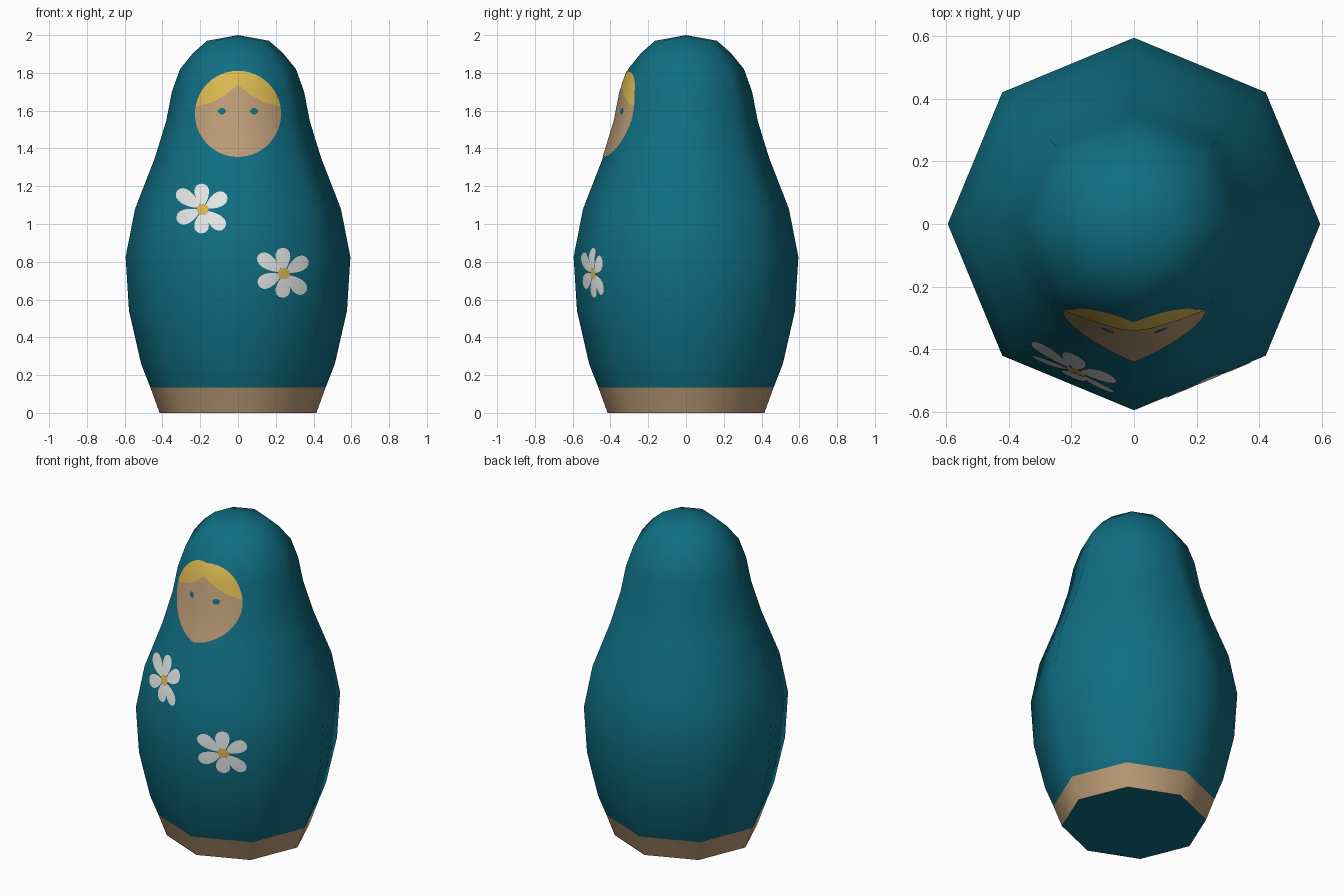
import bpy
import bmesh
from math import sin, cos, pi, radians
from mathutils import Vector

if "Cube" in bpy.data.objects:
    bpy.data.objects.remove(bpy.data.objects["Cube"], do_unlink=True)


def material(name, rgb):
    mat = bpy.data.materials.new(name)
    mat.use_nodes = True
    mat.diffuse_color = (*rgb, 1)
    mat.node_tree.nodes["Principled BSDF"].inputs["Base Color"].default_value = (*rgb, 1)
    return mat


TEAL = material("teal", (0.005, 0.155, 0.225))
TAN = material("tan", (0.50, 0.33, 0.18))
YELLOW = material("yellow", (0.70, 0.48, 0.08))
WHITE = material("white", (0.82, 0.84, 0.84))

# Lathe profile: (radius, height); the tip is added separately
SIDES = 8
BAND_TOP = 0.135
PROFILE = [(0.415, 0), (0.464, BAND_TOP), (0.513, 0.26), (0.577, 0.54), (0.595, 0.825),
           (0.545, 1.08), (0.44, 1.35), (0.38, 1.545), (0.35, 1.70), (0.307, 1.82),
           (0.238, 1.905), (0.164, 1.97)]


def new_object(name, bm, mats):
    mesh = bpy.data.meshes.new(name)
    bm.to_mesh(mesh)
    bm.free()
    for mat in mats:
        mesh.materials.append(mat)
    obj = bpy.data.objects.new(name, mesh)
    bpy.context.collection.objects.link(obj)
    return obj


# Body: eight-sided lathe with a tan band round the foot
bm = bmesh.new()
rings = [[bm.verts.new((r * cos(2 * pi * k / SIDES), r * sin(2 * pi * k / SIDES), z))
          for k in range(SIDES)] for r, z in PROFILE]
for low, high in zip(rings, rings[1:]):
    for k in range(SIDES):
        n = (k + 1) % SIDES
        bm.faces.new((low[k], low[n], high[n], high[k]))
tip = bm.verts.new((0, 0, 2))
for k in range(SIDES):
    bm.faces.new((rings[-1][k], rings[-1][(k + 1) % SIDES], tip))
base = bm.faces.new(rings[0][::-1])
for f in bm.faces:
    f.material_index = int(f is not base and f.calc_center_median().z < BAND_TOP)
base.material_index = 0
body = new_object("body", bm, [TEAL, TAN])
bpy.ops.object.select_all(action='DESELECT')
body.select_set(True)
bpy.context.view_layer.objects.active = body
bpy.ops.object.shade_smooth_by_angle(angle=radians(60))


def ring_slope(i):
    (r0, z0), (r1, z1) = PROFILE[max(i - 1, 0)], PROFILE[min(i + 1, len(PROFILE) - 1)]
    return (r0 - r1) / (z1 - z0)


def surface(x, z):
    """Depth and smooth normal of the body's front at (x, z)."""
    i = max(j for j in range(len(PROFILE) - 1) if PROFILE[j][1] <= z)
    (r0, z0), (r1, z1) = PROFILE[i], PROFILE[i + 1]
    t = (z - z0) / (z1 - z0)
    r = r0 + (r1 - r0) * t
    slope = ring_slope(i) * (1 - t) + ring_slope(i + 1) * t
    side = x / (r * sin(pi / 4))
    radial = Vector((side * sin(pi / 4), -1 + abs(side) * (1 - cos(pi / 4)), 0))
    normal = (radial.normalized() + Vector((0, 0, slope))).normalized()
    return -(r - abs(x) * math_tan), normal


math_tan = sin(pi / SIDES) / cos(pi / SIDES)


def painted(name, outlines, mat, lift):
    """Thin plates that follow the body's front, from outlines in (x, z)."""
    bm = bmesh.new()
    for outline in outlines:
        bm.faces.new([bm.verts.new((x, 0, z)) for x, z in outline])
    bmesh.ops.triangulate(bm, faces=bm.faces[:])
    cuts = [((0, 0, 0), (1, 0, 0))] + [((0, 0, z), (0, 0, 1)) for r, z in PROFILE]
    for co, no in cuts:
        bmesh.ops.bisect_plane(bm, geom=bm.verts[:] + bm.edges[:] + bm.faces[:],
                               plane_co=co, plane_no=no, dist=1e-5)
    for f in bm.faces:
        f.smooth = True
    normals = []
    for v in bm.verts:
        y, normal = surface(v.co.x, v.co.z)
        v.co.y = y - lift
        normals.append(normal)
    obj = new_object(name, bm, [mat])
    obj.data.normals_split_custom_set_from_vertices(normals)
    return obj


def oval(cx, cz, rx, rz, count=16):
    return [(cx + rx * cos(2 * pi * k / count), cz + rz * sin(2 * pi * k / count))
            for k in range(count)]


# Face
FACE_Z, FACE_R = 1.583, 0.228
painted("face", [oval(0, FACE_Z, FACE_R, FACE_R, 48)], TAN, 0.003)

# Hair: upper arc of the face with a centre parting
arc = [(FACE_R * cos(a), FACE_Z + FACE_R * sin(a))
       for a in (radians(10 + 160 * k / 28) for k in range(29))]
parting = [(-0.14, 1.643), (-0.065, 1.685), (0, 1.738), (0.065, 1.685), (0.14, 1.643)]
painted("hair", [arc + parting], YELLOW, 0.005)

# Eyes
for side, name in ((1, "left_eye"), (-1, "right_eye")):
    painted(name, [oval(0.085 * side, 1.597, 0.021, 0.017, 10)], TEAL, 0.005)


def petal(cx, cz, degrees, length):
    """Egg shape, wider at the outer end."""
    a = radians(degrees)
    points = []
    for k in range(18):
        t = 2 * pi * k / 18
        u = length * (0.57 - 0.43 * cos(t))
        w = -0.037 * sin(t) * (1 - 0.35 * cos(t))
        points.append((cx + u * cos(a) - w * sin(a), cz + u * sin(a) + w * cos(a)))
    return points


# Flowers: six uneven petals and a yellow centre
PETALS = [(32, 0.148), (93, 0.137), (144, 0.168), (203, 0.148), (266, 0.127), (319, 0.152)]
for name, cx, cz in (("upper_flower", -0.187, 1.077), ("lower_flower", 0.243, 0.737)):
    painted(name + "_petals", [petal(cx, cz, a, n) for a, n in PETALS], WHITE, 0.003)
    painted(name + "_centre", [oval(cx, cz, 0.032, 0.03)], YELLOW, 0.005)
